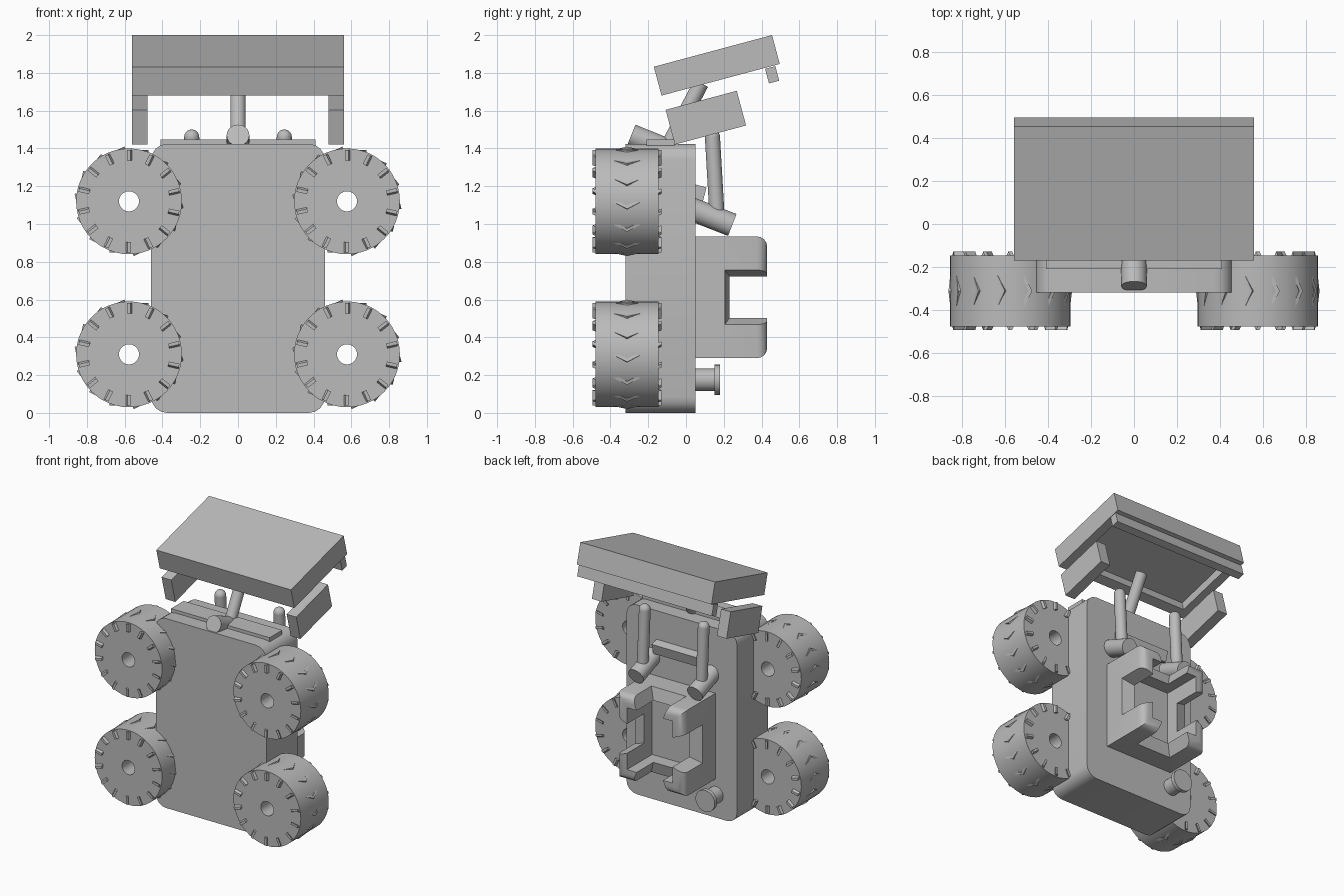
import bpy, bmesh, math
from mathutils import Matrix, Vector

cube = bpy.data.objects.get("Cube")
if cube:
    bpy.data.objects.remove(cube)

gray = bpy.data.materials.new("plain_gray")
gray.use_nodes = True
gray.diffuse_color = (0.5, 0.5, 0.5, 1)
gray.node_tree.nodes["Principled BSDF"].inputs["Base Color"].default_value = (0.5, 0.5, 0.5, 1)


def finish(bm, name, smooth=True):
    bmesh.ops.recalc_face_normals(bm, faces=bm.faces)
    mesh = bpy.data.meshes.new(name)
    bm.to_mesh(mesh)
    bm.free()
    mesh.materials.append(gray)
    ob = bpy.data.objects.new(name, mesh)
    bpy.context.collection.objects.link(ob)
    if smooth:
        bpy.ops.object.select_all(action='DESELECT')
        bpy.context.view_layer.objects.active = ob
        ob.select_set(True)
        bpy.ops.object.shade_smooth_by_angle(angle=math.radians(35))
    return ob


def box(name, center, size, tilt=0, bevel=0, rule=None, segments=4):
    """Box tilted about x; edges chosen by the rule are rounded."""
    bm = bmesh.new()
    bmesh.ops.create_cube(bm, size=1, matrix=Matrix.Diagonal((*size, 1)))
    if bevel:
        edges = [e for e in bm.edges if rule(e)]
        bmesh.ops.bevel(bm, geom=edges, offset=bevel, segments=segments, profile=0.5, affect='EDGES')
    bm.transform(Matrix.Translation(center) @ Matrix.Rotation(math.radians(tilt), 4, 'X'))
    return finish(bm, name, bevel > 0)


def rod(name, a, b, r, dome=False):
    """Cylinder between two points, with an optional round end at a."""
    a, b = Vector(a), Vector(b)
    d = b - a
    bm = bmesh.new()
    spin = d.to_track_quat('Z', 'Y').to_matrix().to_4x4()
    bmesh.ops.create_cone(bm, cap_ends=True, segments=32, radius1=r, radius2=r,
                          depth=d.length, matrix=Matrix.Translation((a + b) / 2) @ spin)
    if dome:
        bmesh.ops.create_uvsphere(bm, u_segments=32, v_segments=16, radius=r,
                                  matrix=Matrix.Translation(a) @ spin)
    return finish(bm, name)


def cut(ob, cutter):
    cutter.hide_render = True
    cutter.hide_viewport = True
    cutter.display_type = 'WIRE'
    mod = ob.modifiers.new("cut", 'BOOLEAN')
    mod.operation = 'DIFFERENCE'
    mod.solver = 'EXACT'
    mod.object = cutter


def along_y(e):
    d = e.verts[0].co - e.verts[1].co
    return abs(d.y) > abs(d.x) + abs(d.z)


def back_edge(e):
    return all(v.co.y > 0 for v in e.verts)


# Body slab with rounded corners
box("body", (0, -0.135, 0.712), (0.92, 0.37, 1.424), bevel=0.085, rule=along_y)
box("top_bar", (0, -0.135, 1.43), (0.82, 0.15, 0.035))


# Wheels: bored tyre plus chevron treads
def wheel(name, x, z):
    mid, half, n = -0.312, 0.166, 48
    bm = bmesh.new()
    loops = []
    for r, y in ((0.28, -half), (0.28, half), (0.053, half), (0.053, -half)):
        loops.append([bm.verts.new((r * math.cos(i * math.tau / n), y, r * math.sin(i * math.tau / n)))
                      for i in range(n)])
    for k in range(4):
        p, q = loops[k], loops[(k + 1) % 4]
        for i in range(n):
            j = (i + 1) % n
            bm.faces.new((p[i], p[j], q[j], q[i]))
    # each tread is a V strip pointing clockwise
    outline = ((-0.01, -0.183), (0.085, 0), (-0.01, 0.183), (0.008, 0.183), (0.103, 0), (0.008, -0.183))
    count = 14
    for c in range(count):
        turn = Matrix.Rotation(c * math.tau / count, 4, 'Y')
        low, high = [[bm.verts.new(turn @ Vector((t, y, r))) for t, y in outline] for r in (0.215, 0.272)]
        for i in range(6):
            j = (i + 1) % 6
            bm.faces.new((low[i], low[j], high[j], high[i]))
        for ring in (low, high):
            bm.faces.new((ring[0], ring[1], ring[4], ring[5]))
            bm.faces.new((ring[1], ring[2], ring[3], ring[4]))
    bm.transform(Matrix.Translation((x, mid, z)))
    finish(bm, name)


for side, sx in (("left", 1), ("right", -1)):
    wheel(f"upper_wheel_{side}", sx * 0.577, 1.12)
    wheel(f"lower_wheel_{side}", sx * 0.577, 0.31)
    # Side pods beneath the canopy
    box(f"side_pod_{side}", (sx * 0.52, 0.105, 1.563), (0.08, 0.39, 0.19), tilt=15)
    # Upright rods on angled feet
    rod(f"upright_rod_{side}", (sx * 0.245, 0.14, 1.46), (sx * 0.245, 0.165, 1.03), 0.04, True)
    rod(f"rod_foot_{side}", (sx * 0.245, 0, 1.09), (sx * 0.245, 0.245, 0.995), 0.062)

# Canopy with hollow underside and rear lip
canopy = box("canopy", (0, 0.163, 1.84), (1.12, 0.648, 0.158), tilt=15)
recess = box("canopy_recess_cutter", (0, 0.183, 1.765), (0.98, 0.5, 0.12), tilt=15)
cut(canopy, recess)
box("canopy_lip", (0, 0.456, 1.79), (1.12, 0.056, 0.08), tilt=15)

# Mast and its pivot
rod("mast", (0, -0.085, 1.43), (0, 0.08, 1.745), 0.041)
rod("mast_pivot", (0, -0.29, 1.47), (0, -0.08, 1.385), 0.06)

# Rear cargo crate, hollow, with a notch in each wall
crate = box("cargo_crate", (0, 0.235, 0.612), (0.56, 0.39, 0.645), bevel=0.055, rule=back_edge)
cut(crate, box("crate_hollow_cutter", (0, 0.38, 0.612), (0.38, 0.5, 0.465)))


def notch(name, axis, sign):
    """Notch cutter that widens toward the outside of the wall."""
    bm = bmesh.new()
    bmesh.ops.create_cube(bm, size=2)
    for v in bm.verts:
        outer = v.co.x > 0
        v.co.x = 0.11 if outer else -0.02
        v.co.z *= 0.152 if outer else 0.103
        v.co.y = 0.6 if v.co.y > 0 else (0.2 if outer else 0.235)
    reach = 0.19 if axis == 'X' else 0.233
    angle = (0 if sign > 0 else math.pi) + (0 if axis == 'X' else -math.pi / 2)
    bm.transform(Matrix.Translation((0, 0, 0.612)) @ Matrix.Rotation(angle, 4, 'Y')
                 @ Matrix.Translation((reach, 0, 0)))
    cut(crate, finish(bm, name, False))


for axis in "XZ":
    for sign in (1, -1):
        notch(f"crate_notch_cutter_{axis}_{'plus' if sign > 0 else 'minus'}", axis, sign)

# Ledge between the rods, and the flanged stub low on the back
box("back_ledge", (0, 0.06, 1.165), (0.42, 0.08, 0.08), tilt=-15)
rod("stub", (-0.285, 0, 0.175), (-0.285, 0.16, 0.175), 0.06)
rod("stub_flange", (-0.285, 0.15, 0.175), (-0.285, 0.18, 0.175), 0.08)
